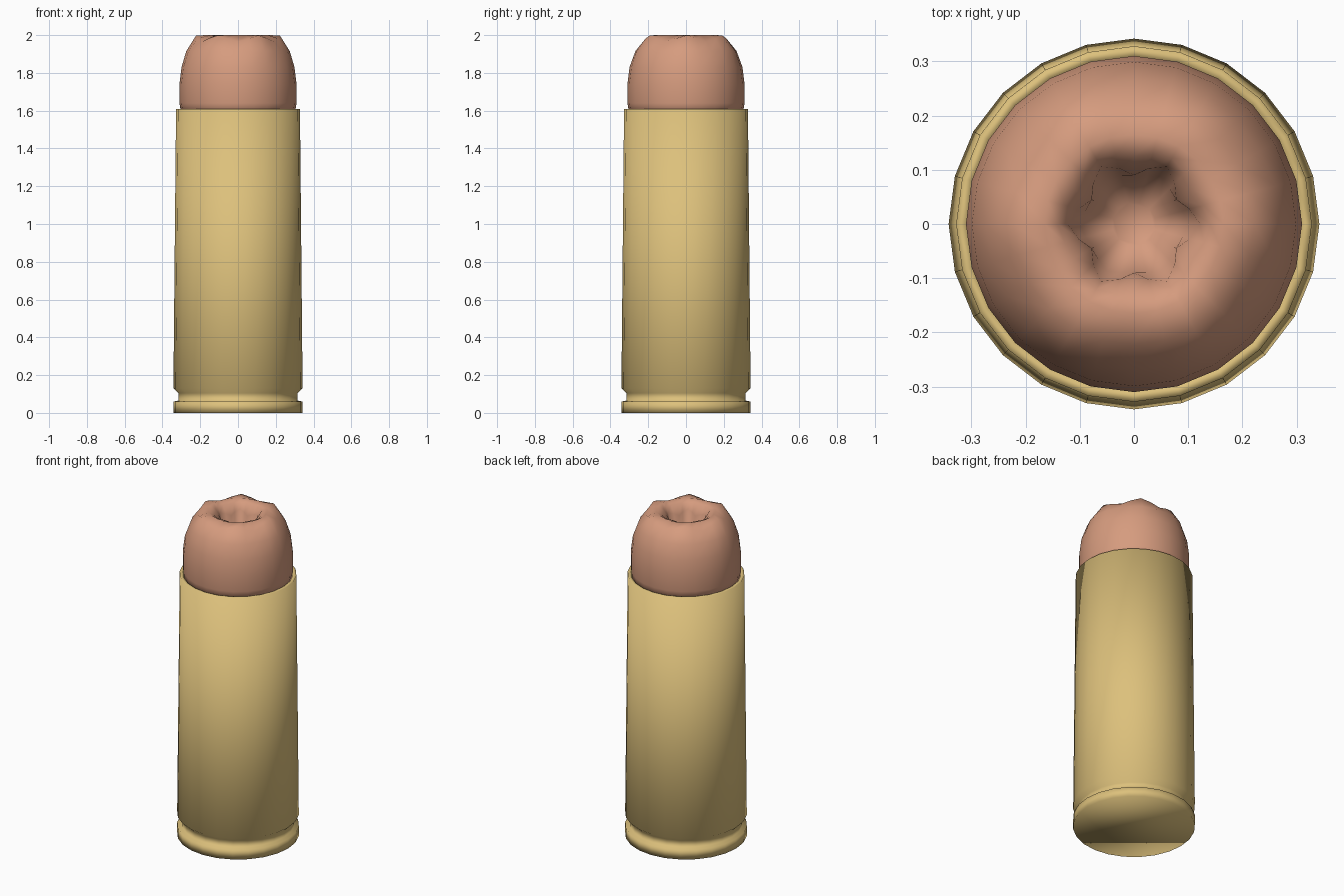
import bpy, bmesh, math

SIDES = 24
LOBES = 6

cube = bpy.data.objects.get("Cube")
if cube:
    bpy.data.objects.remove(cube, do_unlink=True)


def material(name, rgb):
    mat = bpy.data.materials.new(name)
    mat.use_nodes = True
    mat.diffuse_color = (*rgb, 1)
    bsdf = next(n for n in mat.node_tree.nodes if n.type == "BSDF_PRINCIPLED")
    bsdf.inputs["Base Color"].default_value = (*rgb, 1)
    return mat


def lathe(name, rings, mat, close_top=False):
    """Each ring is (valley radius, valley z, ridge radius, ridge z) or (radius, z)."""
    bm = bmesh.new()
    loops = []
    for ring in rings:
        r0, z0, r1, z1 = ring if len(ring) == 4 else ring * 2
        loop = []
        for i in range(SIDES):
            a = math.tau * i / SIDES
            w = (1 + math.cos(LOBES * a)) / 2
            r, z = r0 + (r1 - r0) * w, z0 + (z1 - z0) * w
            loop.append(bm.verts.new((r * math.cos(a), r * math.sin(a), z)))
        loops.append(loop)
    for low, high in zip(loops, loops[1:]):
        for i in range(SIDES):
            j = (i + 1) % SIDES
            bm.faces.new((low[i], low[j], high[j], high[i]))
    bm.faces.new(loops[0][::-1])
    if close_top:
        bm.faces.new(loops[-1])
    for f in bm.faces:
        f.smooth = True
    mesh = bpy.data.meshes.new(name)
    bm.to_mesh(mesh)
    bm.free()
    mesh.materials.append(mat)
    obj = bpy.data.objects.new(name, mesh)
    bpy.context.collection.objects.link(obj)
    return obj


brass = material("brass", (0.72, 0.53, 0.2))
copper = material("copper", (0.67, 0.33, 0.21))

# Case: base rim, extractor groove, tapered wall and inner lip
lathe("case", [
    (0.342, 0), (0.342, 0.06), (0.316, 0.065), (0.316, 0.105),
    (0.342, 0.13), (0.328, 1.61), (0.309, 1.61), (0.3, 1.57),
], brass)

# Bullet: rounded nose with six notches and a hollow star-shaped mouth
lathe("bullet", [
    (0.3, 1.58), (0.31, 1.64), (0.31, 1.74), (0.299, 1.83),
    (0.268, 1.915, 0.274, 1.915),
    (0.222, 1.965, 0.222, 1.998),
    (0.165, 2.0), (0.125, 1.985, 0.14, 1.985),
    (0.09, 1.93, 0.122, 1.95),
    (0.085, 1.85, 0.1, 1.85), (0.04, 1.79),
], copper, close_top=True)
